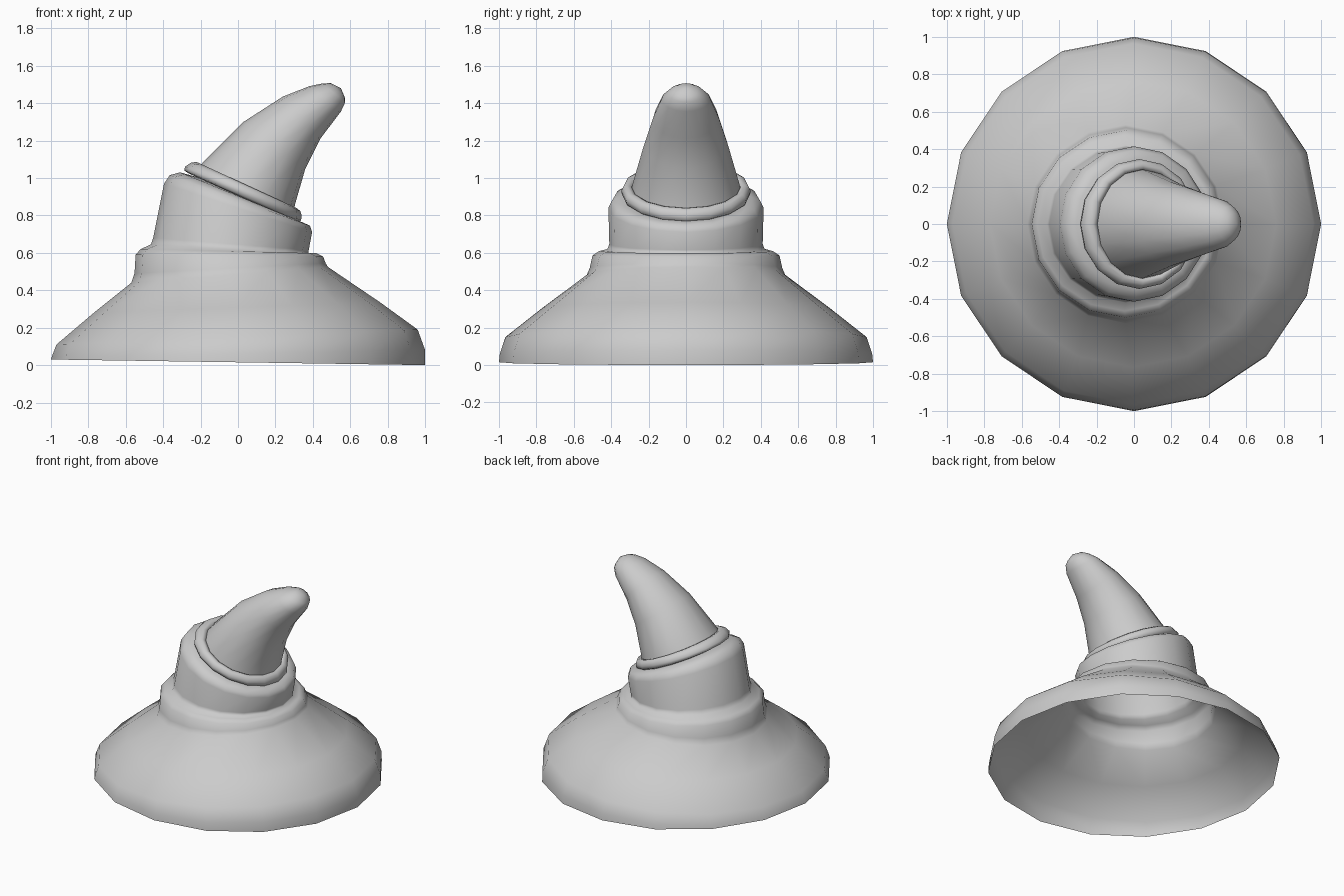
import bpy
import bmesh
import math

cube = bpy.data.objects.get("Cube")
if cube:
    bpy.data.objects.remove(cube, do_unlink=True)

SIDES = 16

felt = bpy.data.materials.new("grey_felt")
felt.use_nodes = True
GREY = (0.6, 0.6, 0.6, 1)
felt.diffuse_color = GREY
felt.node_tree.nodes["Principled BSDF"].inputs["Base Color"].default_value = GREY


def loft(name, rings, tip=None, closed=False, bulge=0):
    """Skin tilted rings, each given as left x, left z, right x, right z, half depth."""
    bm = bmesh.new()
    loops = []
    for i, (lx, lz, rx, rz, w) in enumerate(rings):
        loop = []
        for k in range(SIDES):
            a = 2 * math.pi * k / SIDES
            # the outer brim is slightly squared
            f = 1 + (bulge * (1 - math.cos(4 * a)) if i < 3 else 0)
            c, s = f * math.cos(a), f * math.sin(a)
            loop.append(bm.verts.new(((lx + rx) / 2 + c * (rx - lx) / 2, s * w,
                                      (lz + rz) / 2 + c * (rz - lz) / 2)))
        loops.append(loop)
    pairs = list(zip(loops, loops[1:]))
    if closed:
        pairs.append((loops[-1], loops[0]))
    for low, high in pairs:
        for k in range(SIDES):
            n = (k + 1) % SIDES
            bm.faces.new((low[k], low[n], high[n], high[k]))
    if tip:
        end = bm.verts.new(tip)
        for k in range(SIDES):
            bm.faces.new((loops[-1][k], loops[-1][(k + 1) % SIDES], end))
    mesh = bpy.data.meshes.new(name)
    bm.to_mesh(mesh)
    bm.free()
    mesh.materials.append(felt)
    obj = bpy.data.objects.new(name, mesh)
    bpy.context.collection.objects.link(obj)
    bpy.ops.object.select_all(action='DESELECT')
    obj.select_set(True)
    bpy.context.view_layer.objects.active = obj
    bpy.ops.object.shade_smooth_by_angle(angle=math.radians(110))


# Wide open brim, stepped collar and tilted band in one shell
loft("brim_and_band", [
    (-1, .03, 1, .0, 1),
    (-.995, .045, 1, .08, .995),
    (-.97, .11, .96, .19, .965),
    (-.77, .28, .76, .335, .765),
    (-.57, .44, .48, .525, .53),
    (-.553, .49, .468, .545, .515),
    (-.547, .59, .455, .58, .50),
    (-.52, .62, .42, .598, .465),
    (-.465, .645, .375, .595, .42),
    (-.453, .68, .378, .615, .41),
    (-.395, .97, .396, .71, .415),
    (-.365, 1.015, .385, .745, .395),
    (-.31, 1.03, .34, .765, .35),
    (-.20, 1.0, .27, .79, .27),
])

# Rolled bead around the foot of the cone
loft("bead", [
    (-.265, 1.025, .315, .765, .32),
    (-.287, 1.04, .337, .772, .34),
    (-.283, 1.06, .34, .80, .347),
    (-.25, 1.083, .333, .823, .335),
    (-.22, 1.085, .315, .838, .315),
    (-.195, 1.07, .295, .84, .293),
    (-.22, 1.01, .28, .79, .28),
], closed=True)

# Bent cone with a blunt rounded tip
loft("bent_cone", [
    (-.22, 1.03, .295, .80, .295),
    (-.19, 1.08, .305, .86, .285),
    (.03, 1.30, .36, 1.05, .225),
    (.24, 1.435, .44, 1.21, .175),
    (.38, 1.49, .55, 1.355, .13),
    (.45, 1.505, .573, 1.405, .095),
    (.495, 1.507, .571, 1.43, .06),
], tip=(.55, 0, 1.48))
